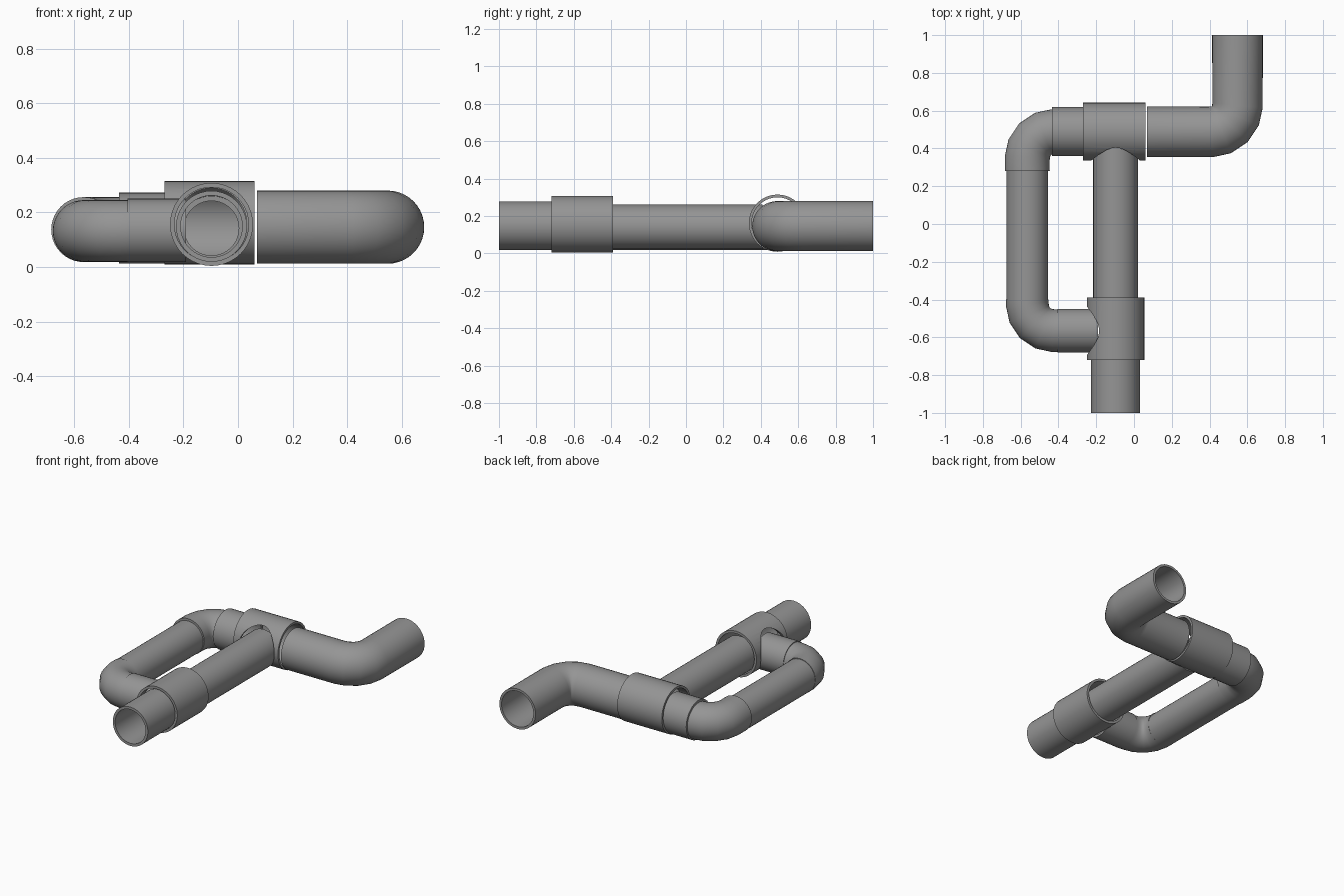
import bpy, bmesh, math
from mathutils import Vector

old = bpy.data.objects.get("Cube")
if old:
    bpy.data.objects.remove(old, do_unlink=True)

SIDES = 40
grey = bpy.data.materials.new("pipe_grey")
grey.use_nodes = True
colour = (0.3, 0.3, 0.3, 1)
grey.diffuse_color = colour
grey.node_tree.nodes["Principled BSDF"].inputs["Base Color"].default_value = colour


def smooth(ob):
    bpy.ops.object.select_all(action='DESELECT')
    ob.select_set(True)
    bpy.context.view_layer.objects.active = ob
    bpy.ops.object.shade_smooth_by_angle(angle=math.radians(40))


def tube(name, path, z, outer, inner):
    """Hollow pipe swept along a flat path at height z; inner 0 makes it solid."""
    bm = bmesh.new()
    pts = [Vector((x, y, z)) for x, y in path]
    up = Vector((0, 0, 1))

    def rings(radius):
        out = []
        for i, p in enumerate(pts):
            along = Vector()
            if i > 0:
                along += (p - pts[i - 1]).normalized()
            if i < len(pts) - 1:
                along += (pts[i + 1] - p).normalized()
            side = along.normalized().cross(up)
            out.append([bm.verts.new(p + radius * (side * math.cos(a) + up * math.sin(a)))
                        for a in (2 * math.pi * k / SIDES for k in range(SIDES))])
        return out

    def bridge(a, b):
        for k in range(SIDES):
            n = (k + 1) % SIDES
            bm.faces.new((a[k], a[n], b[n], b[k]))

    skin = rings(outer)
    for a, b in zip(skin, skin[1:]):
        bridge(a, b)
    if inner:
        bore = rings(inner)
        for a, b in zip(bore, bore[1:]):
            bridge(b, a)
        bridge(bore[0], skin[0])
        bridge(skin[-1], bore[-1])
    else:
        bm.faces.new(skin[0])
        bm.faces.new(skin[-1])
    bmesh.ops.recalc_face_normals(bm, faces=bm.faces)
    mesh = bpy.data.meshes.new(name)
    bm.to_mesh(mesh)
    bm.free()
    mesh.materials.append(grey)
    ob = bpy.data.objects.new(name, mesh)
    bpy.context.collection.objects.link(ob)
    smooth(ob)
    return ob


def arc(cx, cy, radius, start, end, steps=4):
    angles = [math.radians(start + (end - start) * i / steps) for i in range(steps + 1)]
    return [(cx + radius * math.cos(a), cy + radius * math.sin(a)) for a in angles]


def cut(ob, path, z, radius):
    """Cut a round side opening for a joining pipe."""
    cutter = tube("cutter", path, z, radius, 0)
    cutter.hide_render = True
    mod = ob.modifiers.new("opening", 'BOOLEAN')
    mod.operation = 'DIFFERENCE'
    mod.solver = 'EXACT'
    mod.object = cutter
    bpy.context.view_layer.objects.active = ob
    bpy.ops.object.modifier_apply(modifier=mod.name)
    bpy.data.objects.remove(cutter, do_unlink=True)
    smooth(ob)


# Main run from the front inlet to the rear tee
MAIN_X, REAR_Y, LEG_X, FRONT_Y = -0.097, 0.489, -0.565, -0.565
tube("front_pipe", [(MAIN_X, -1), (MAIN_X, -0.69)], 0.149, 0.13, 0.113)
front_tee = tube("front_tee", [(MAIN_X, -0.72), (MAIN_X, -0.39)], 0.156, 0.152, 0.136)
tube("middle_pipe", [(MAIN_X, -0.43), (MAIN_X, 0.41)], 0.142, 0.119, 0.1)

# Rear tee and the outlet with its bend
rear_tee = tube("rear_tee", [(-0.27, REAR_Y), (0.06, REAR_Y)], 0.162, 0.153, 0.138)
tube("outlet_pipe", [(0.07, 0.488)] + arc(0.408, 0.628, 0.14, -90, 0) + [(0.548, 1)],
     0.146, 0.134, 0.118)

# Bypass loop on the right side
tube("rear_stub", [(-0.435, REAR_Y), (-0.25, REAR_Y)], 0.142, 0.13, 0.113)
tube("rear_elbow", [(-0.42, REAR_Y)] + arc(-0.425, 0.349, 0.14, 90, 180) + [(LEG_X, 0.28)],
     0.137, 0.119, 0.104)
tube("bypass_pipe", [(LEG_X, 0.3), (LEG_X, -0.42)], 0.13, 0.111, 0.096)
tube("front_elbow", [(LEG_X, -0.4)] + arc(-0.425, -0.425, 0.14, 180, 270) + [(-0.4, FRONT_Y)],
     0.132, 0.113, 0.098)
tube("front_stub", [(-0.405, FRONT_Y), (-0.19, FRONT_Y)], 0.134, 0.116, 0.1)

# Side openings in both tees
cut(front_tee, [(-0.4, FRONT_Y), (MAIN_X, FRONT_Y)], 0.152, 0.128)
cut(rear_tee, [(MAIN_X, 0.2), (MAIN_X, REAR_Y)], 0.16, 0.129)
